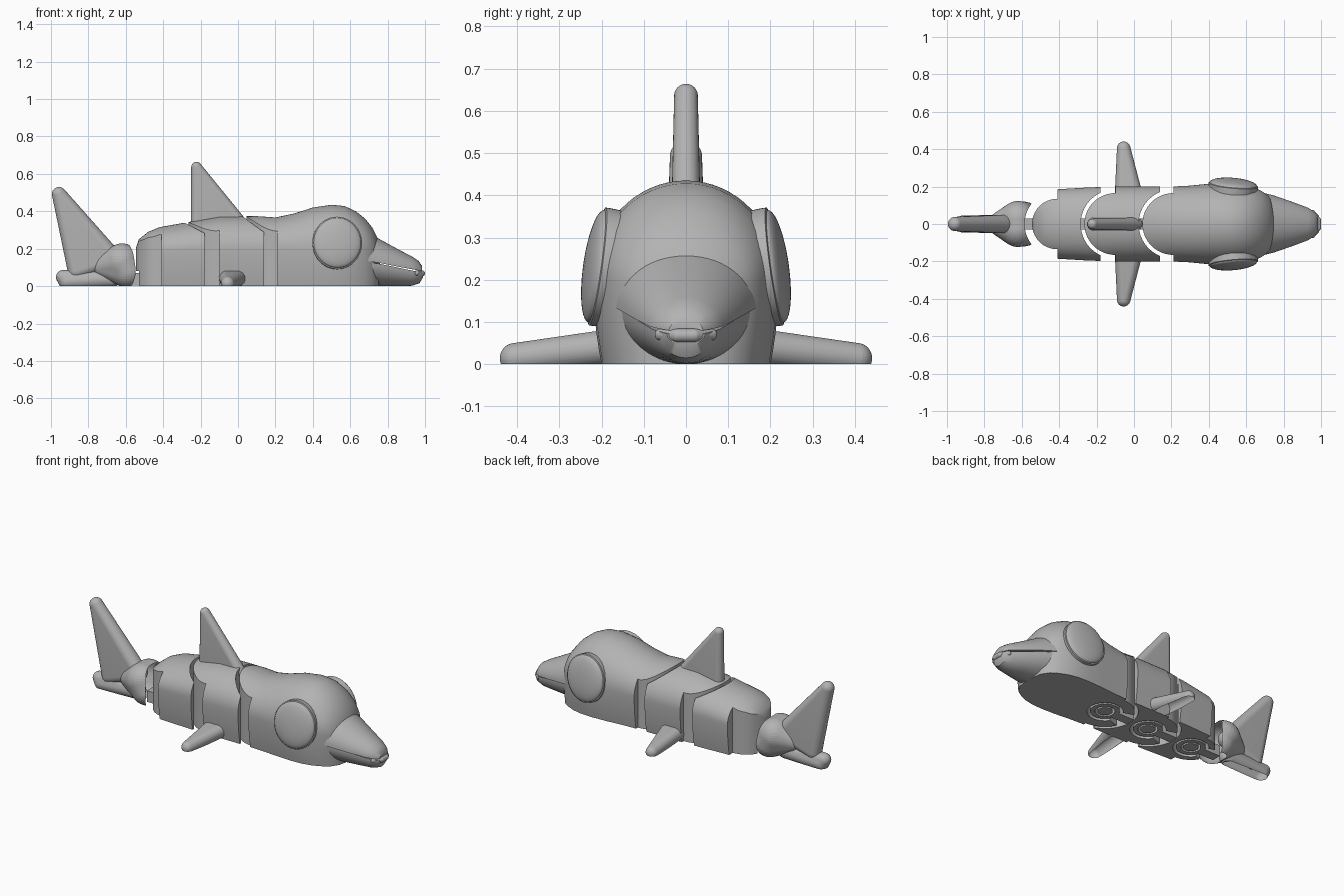
import bpy, bmesh, math
from mathutils import Vector, Matrix

cube = bpy.data.objects.get("Cube")
if cube:
    bpy.data.objects.remove(cube)

grey = bpy.data.materials.new("plain_grey")
grey.use_nodes = True
COLOUR = (0.45, 0.45, 0.45, 1)
grey.diffuse_color = COLOUR
grey.node_tree.nodes["Principled BSDF"].inputs["Base Color"].default_value = COLOUR


def finish(name, bm, angle=35):
    bmesh.ops.recalc_face_normals(bm, faces=bm.faces)
    mesh = bpy.data.meshes.new(name)
    bm.to_mesh(mesh)
    bm.free()
    mesh.materials.append(grey)
    for p in mesh.polygons:
        p.use_smooth = True
    mesh.set_sharp_from_angle(angle=math.radians(angle))
    ob = bpy.data.objects.new(name, mesh)
    bpy.context.collection.objects.link(ob)
    return ob


def loft(name, rings):
    bm = bmesh.new()
    rows = [[bm.verts.new(p) for p in ring] for ring in rings]
    n = len(rows[0])
    for a, b in zip(rows, rows[1:]):
        for i in range(n):
            j = (i + 1) % n
            bm.faces.new((a[i], a[j], b[j], b[i]))
    bm.faces.new(rows[0])
    bm.faces.new(rows[-1][::-1])
    return finish(name, bm)


def prism(name, plan, z0, z1):
    return loft(name, [[(x, y, z) for x, y in plan] for z in (z0, z1)])


def arc(cx, r, a0, a1, n=40):
    angles = [math.radians(a0 + (a1 - a0) * i / n) for i in range(n + 1)]
    return [(cx + r * math.cos(a), r * math.sin(a)) for a in angles]


def disc(cx, r, z0, z1, name="cutter"):
    return prism(name, arc(cx, r, 0, 354, 59), z0, z1)


def hull(name, balls):
    """Rounded solid stretched around (x, y, z, radius) balls, flat on the ground."""
    bm = bmesh.new()
    for x, y, z, r in balls:
        bmesh.ops.create_uvsphere(bm, u_segments=32, v_segments=20, radius=r,
                                  matrix=Matrix.Translation((x, y, z)))
    res = bmesh.ops.convex_hull(bm, input=bm.verts)
    junk = {v for v in res["geom_interior"] + res["geom_unused"]
            if isinstance(v, bmesh.types.BMVert)}
    bmesh.ops.delete(bm, geom=list(junk), context="VERTS")
    bmesh.ops.bisect_plane(bm, geom=bm.verts[:] + bm.edges[:] + bm.faces[:],
                           plane_co=(0, 0, 0), plane_no=(0, 0, 1), clear_inner=True)
    edges = [e for e in bm.edges if e.is_boundary]
    if edges:
        bmesh.ops.holes_fill(bm, edges=edges)
    return finish(name, bm)


def carve(ob, steps):
    """Apply boolean steps in order, then drop the cutters."""
    for op, cutter in steps:
        mod = ob.modifiers.new(op, "BOOLEAN")
        mod.operation, mod.object, mod.solver = op, cutter, "EXACT"
    dg = bpy.context.evaluated_depsgraph_get()
    mesh = bpy.data.meshes.new_from_object(ob.evaluated_get(dg))
    ob.modifiers.clear()
    ob.data = mesh
    mesh.set_sharp_from_angle(angle=math.radians(35))
    for _, cutter in steps:
        bpy.data.objects.remove(cutter)


# Body outline as (x, half width, height)
BODY = [(-.55, .11, .19), (-.53, .15, .25), (-.48, .172, .29), (-.42, .185, .315),
        (-.25, .195, .345), (-.1, .2, .372), (.1, .2, .374), (.2, .2, .367),
        (.3, .205, .388), (.4, .215, .42), (.5, .22, .435), (.57, .216, .428),
        (.63, .202, .4), (.68, .178, .36), (.72, .15, .31), (.75, .1, .25), (.76, .04, .2)]


def body_ring(x, w, h):
    mid = min(.2, h * .6)
    ring = []
    for i in range(6):
        z = mid * i / 6
        ring.append((x, w * (1 - .09 * (1 - z / mid) ** 2), z))
    for i in range(33):
        t = math.pi * i / 32
        ring.append((x, w * math.cos(t), mid + (h - mid) * math.sin(t)))
    return ring + [(x, -y, z) for _, y, z in reversed(ring[:6])]


def segment(name, joint, radius, front, socket=None):
    """Body slice with a round rear knuckle and a hollow front socket."""
    plan = arc(joint, radius, 90, 270) + [(joint, -.5), (front, -.5)]
    if socket is not None:
        a = math.degrees(math.acos((front - socket) / .185))
        plan += arc(socket, .185, 360 - a, a)
    plan += [(front, .5), (joint, .5)]
    ob = loft(name, [body_ring(*s) for s in BODY])
    wedge = [(joint, -.03), (joint, .03), (joint - .2, .09), (joint - .2, -.09)]
    carve(ob, [("INTERSECT", prism("cutter", plan, -.2, 1)),
               ("DIFFERENCE", disc(joint, .1, -.1, .1)),
               ("DIFFERENCE", prism("cutter", wedge, -.1, .08))])
    # hinge under the knuckle: ring, pin and link to the next part
    ring = disc(joint, .082, .003, .075, name + "_hinge_ring")
    carve(ring, [("DIFFERENCE", disc(joint, .055, -.1, .2))])
    disc(joint, .042, .003, .11, name + "_hinge_pin")
    x0, x1 = joint - radius - .05, joint - .075
    prism(name + "_hinge_link", [(x0, -.03), (x1, -.03), (x1, .03), (x0, .03)], .003, .07)


segment("head", .21, .165, .9)
segment("middle_body", -.1, .165, .14, .21)
segment("rear_body", -.41, .135, -.18, -.1)


# Snout, in two halves meeting at the mouth line: (x, half width, edge z, mouth z)
def beak(name, stations):
    rings = []
    for x, w, edge, mouth in stations:
        ts = [math.pi * i / 28 for i in range(29)]
        rings.append([(x, w * math.cos(t), mouth + (edge - mouth) * math.sin(t)) for t in ts])
    loft(name, rings)


beak("upper_beak", [(.6, .19, .325, .147), (.75, .152, .255, .125), (.85, .117, .2, .105),
                    (.93, .087, .158, .09), (.965, .065, .135, .084), (.985, .04, .105, .08)])
beak("lower_beak", [(.6, .18, 0, .143), (.75, .143, 0, .12), (.85, .108, 0, .1),
                    (.93, .08, .002, .083), (.97, .062, .015, .077), (.988, .045, .045, .072)])
hull("lip", [(.984, s * y, .068, .016) for s in (-1, 1) for y in (.02,)]
     + [(.955, s * .06, .07, .014) for s in (-1, 1)])

# Domed eye discs
for side, name in ((1, "left_eye"), (-1, "right_eye")):
    profile = [(.13, -.05), (.133, 0), (.133, .01)]
    profile += [(.127 * math.cos(t), .012 + .03 * math.sin(t))
                for t in (i * math.pi / 20 for i in range(10))]
    rot = Matrix.Rotation(math.radians(8), 4, "X") @ Matrix.Rotation(math.radians(-5), 4, "Z")
    rings = []
    for r, d in profile:
        ring = []
        for i in range(56):
            t = math.tau * i / 56
            p = rot @ Vector((r * math.cos(t), d, r * 1.06 * math.sin(t)))
            ring.append((.53 + p.x, side * (.2 + p.y), .23 + p.z))
        rings.append(ring)
    loft(name, rings)

# Fins
hull("back_fin", [(-.222, 0, .636, .028), (-.217, 0, .33, .035), (.01, 0, .34, .035)])
for side, name in ((1, "left_flipper"), (-1, "right_flipper")):
    hull(name, [(-.055, side * .405, .014, .036), (-.06, side * .17, .042, .042),
                (.0, side * .17, .042, .042)])

# Tail: socketed root, tall upper lobe and short lower lobe
root = hull("tail_root", [(-.62, s * .025, .13, .098) for s in (-1, 1)]
            + [(-.59, s * .03, .08, .09) for s in (-1, 1)] + [(-.72, 0, .105, .062)])
carve(root, [("DIFFERENCE", disc(-.41, .175, -.2, .6))])
hull("tail_upper_lobe", [(-.957, 0, .492, .038), (-.865, 0, .08, .045), (-.67, 0, .15, .05)])
hull("tail_lower_lobe", [(-.935, 0, .048, .038), (-.915, 0, .025, .045), (-.68, 0, .04, .05)])
